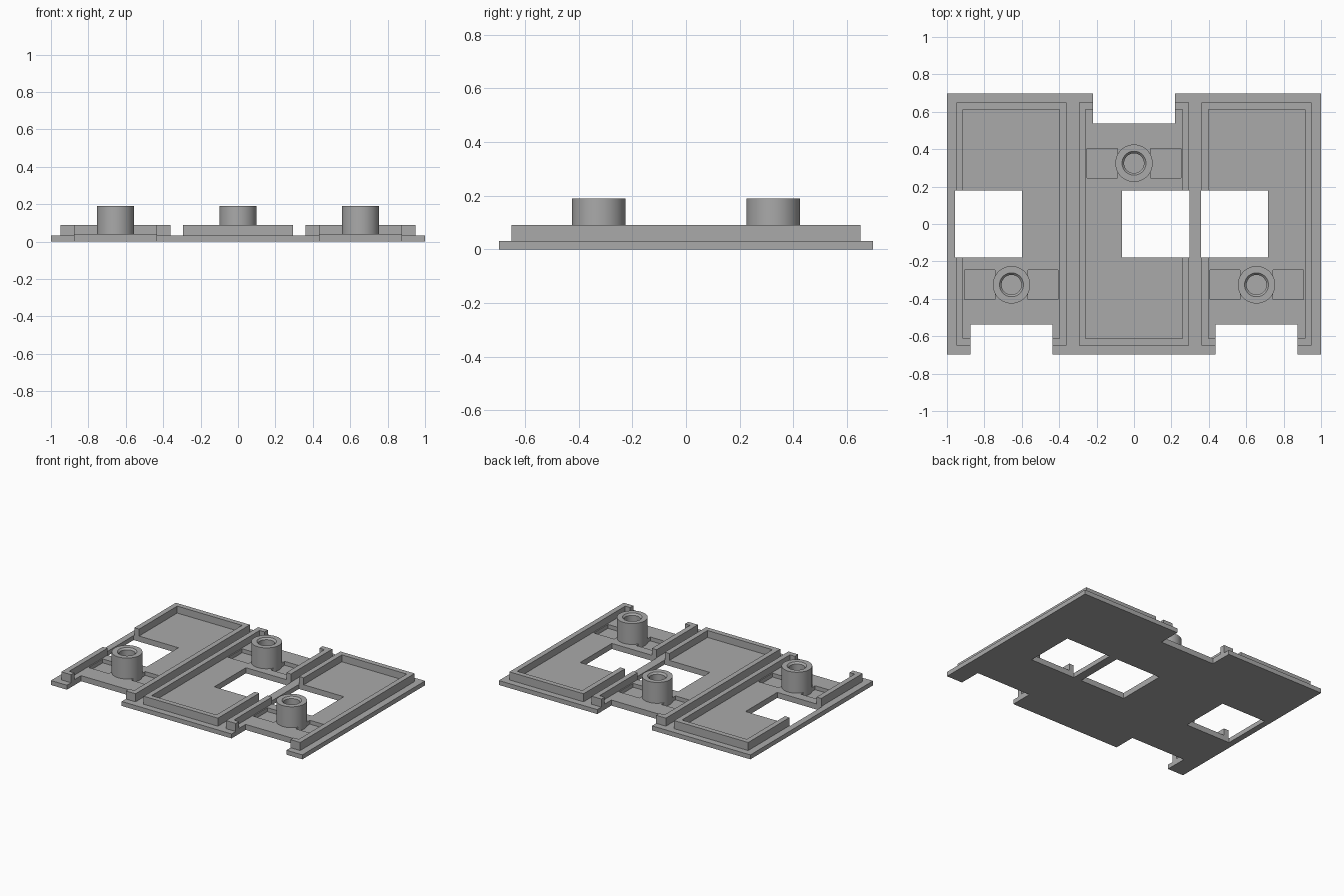
import bpy, bmesh, math
from mathutils import Matrix, Vector

cube = bpy.data.objects.get("Cube")
if cube:
    bpy.data.objects.remove(cube, do_unlink=True)

grey = bpy.data.materials.new("plain grey")
grey.use_nodes = True
colour = (0.4, 0.4, 0.4, 1)
grey.diffuse_color = colour
grey.node_tree.nodes["Principled BSDF"].inputs["Base Color"].default_value = colour


def boxes(name, spans):
    """One object made of boxes, each given as x, y and z spans."""
    bm = bmesh.new()
    for span in spans:
        mid = Vector([(a + b) / 2 for a, b in span])
        size = [b - a for a, b in span]
        bmesh.ops.create_cube(bm, size=1, matrix=Matrix.Translation(mid) @ Matrix.Diagonal((*size, 1)))
    return finish(name, bm)


def finish(name, bm):
    mesh = bpy.data.meshes.new(name)
    bm.to_mesh(mesh)
    bm.free()
    mesh.materials.append(grey)
    obj = bpy.data.objects.new(name, mesh)
    bpy.context.collection.objects.link(obj)
    return obj


def cut(obj, cutters):
    """Subtract the cutters and keep the result as plain mesh."""
    for cutter in cutters:
        mod = obj.modifiers.new("cut", 'BOOLEAN')
        mod.operation, mod.solver, mod.object = 'DIFFERENCE', 'EXACT', cutter
    depsgraph = bpy.context.evaluated_depsgraph_get()
    mesh = bpy.data.meshes.new_from_object(obj.evaluated_get(depsgraph))
    obj.modifiers.clear()
    obj.data = mesh


def boss(name, x, y):
    """Hollow post with a chamfered blind bore, turned from a profile."""
    profile = [(0.1, 0.012), (0.1, 0.19), (0.064, 0.19), (0.053, 0.178), (0.053, 0.06), (0, 0.06)]
    bm = bmesh.new()
    verts = [bm.verts.new((r, 0, z)) for r, z in profile]
    edges = [bm.edges.new(pair) for pair in zip(verts, verts[1:])]
    bmesh.ops.spin(bm, geom=verts + edges, axis=(0, 0, 1), cent=(0, 0, 0), steps=48, angle=math.tau)
    bmesh.ops.remove_doubles(bm, verts=bm.verts, dist=1e-4)
    bmesh.ops.recalc_face_normals(bm, faces=bm.faces)
    bmesh.ops.translate(bm, verts=bm.verts, vec=(x, y, 0))
    obj = finish(name, bm)
    bpy.ops.object.select_all(action='DESELECT')
    bpy.context.view_layer.objects.active = obj
    obj.select_set(True)
    bpy.ops.object.shade_smooth_by_angle(angle=math.radians(30))


# Panels: name, centre x, side of the post and notch, window x span
panels = [("right", -0.655, -1, (-0.956, -0.6)),
          ("middle", 0, 1, (-0.063, 0.297)),
          ("left", 0.655, -1, (0.358, 0.716))]
through = (-0.1, 0.3)

# Windows, edge notches and shallow slots beside the posts
openings, slots = [], []
for name, x, side, window in panels:
    openings.append((window, (-0.18, 0.18), through))
    openings.append(((x - 0.218, x + 0.218), sorted((side * 0.537, side * 0.8)), through))
    y = side * 0.325
    for s in (-1, 1):
        slots.append((sorted((x + s * 0.088, x + s * 0.25)), (y - 0.08, y + 0.08), (0.012, 0.3)))
opening_cutter = boxes("opening_cutter", openings)
slot_cutter = boxes("slot_cutter", slots)

# Base plate
base = boxes("base_plate", [((-1, 1), (-0.697, 0.697), (0, 0.032))])
cut(base, [opening_cutter, slot_cutter])

# Raised trays with rims, and posts
pockets = []
for name, x, side, window in panels:
    tray = boxes(name + "_tray", [((x - 0.295, x + 0.295), (-0.65, 0.65), (0.032, 0.09))])
    pocket = boxes("pocket_cutter", [((x - 0.258, x + 0.258), (-0.613, 0.613), (0.04, 0.3))])
    cut(tray, [pocket, opening_cutter, slot_cutter])
    pockets.append(pocket)
    boss(name + "_post", x, side * 0.325)

for cutter in pockets + [opening_cutter, slot_cutter]:
    bpy.data.objects.remove(cutter, do_unlink=True)
